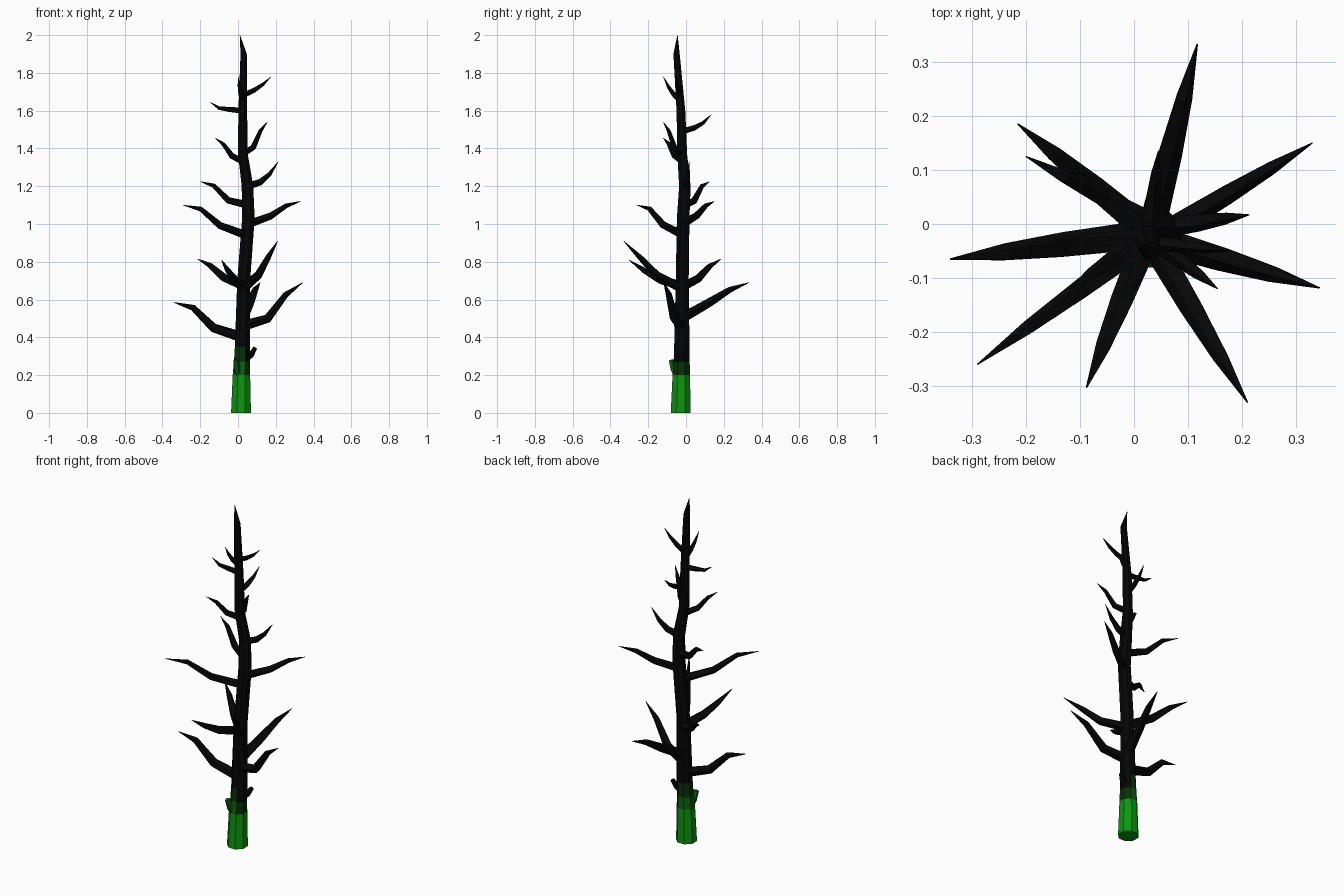
import bpy
import bmesh
import math
from mathutils import Vector, Quaternion

cube = bpy.data.objects.get("Cube")
if cube:
    bpy.data.objects.remove(cube, do_unlink=True)


def make_material(name, colour):
    mat = bpy.data.materials.new(name)
    mat.use_nodes = True
    mat.diffuse_color = (*colour, 1)
    mat.node_tree.nodes["Principled BSDF"].inputs["Base Color"].default_value = (*colour, 1)
    return mat


charred = make_material("charred black", (0.002, 0.002, 0.002))
bright = make_material("bright green", (0.004, 0.3, 0.005))
middle = make_material("middle green", (0.003, 0.12, 0.004))
dark = make_material("dark green", (0.002, 0.03, 0.002))


def tube(name, points, radii, sides, materials, level=False):
    """Flat-sided tube through the points; level keeps every ring horizontal."""
    bm = bmesh.new()
    points = [Vector(p) for p in points]
    rings = []
    for i, (p, r) in enumerate(zip(points, radii)):
        along = points[min(i + 1, len(points) - 1)] - points[max(i - 1, 0)]
        turn = Quaternion() if level else along.to_track_quat("Z", "Y")
        ring = []
        for k in range(sides):
            a = math.tau * (k + 0.5) / sides
            ring.append(bm.verts.new(p + turn @ Vector((r * math.cos(a), r * math.sin(a), 0))))
        rings.append(ring)
    for low, high in zip(rings, rings[1:]):
        for k in range(sides):
            n = (k + 1) % sides
            bm.faces.new((low[k], low[n], high[n], high[k]))
    bm.faces.new(rings[0][::-1])
    bm.faces.new(rings[-1])
    bm.normal_update()
    mesh = bpy.data.meshes.new(name)
    bm.to_mesh(mesh)
    bm.free()
    for mat in materials:
        mesh.materials.append(mat)
    obj = bpy.data.objects.new(name, mesh)
    bpy.context.collection.objects.link(obj)
    return obj


# Trunk: x, y, z, radius, from the foot to the pointed top
spine = [
    (0.016, -0.028, 0, 0.057), (0.018, -0.025, 0.2, 0.05),
    (0.021, -0.023, 0.27, 0.046), (0.024, -0.022, 0.35, 0.044),
    (0.03, -0.02, 0.7, 0.037), (0.055, -0.015, 1.03, 0.036),
    (0.05, -0.006, 1.2, 0.033), (0.026, -0.02, 1.37, 0.028),
    (0.025, -0.027, 1.6, 0.025), (0.03, -0.05, 1.9, 0.018),
    (0.01, -0.045, 2, 0.001),
]
trunk = tube("trunk", [s[:3] for s in spine], [s[3] for s in spine], 8,
             (charred, bright, middle, dark), level=True)

# Living green foot fades upward in bands, lower on the left side
for face in trunk.data.polygons:
    left_side = face.normal.x > 0.3
    if face.center.z < 0.2:
        face.material_index = 1
    elif face.center.z < 0.27:
        face.material_index = 3 if left_side else 2
    elif face.center.z < 0.35 and not left_side:
        face.material_index = 3


def trunk_at(z):
    for a, b in zip(spine, spine[1:]):
        if z <= b[2]:
            return Vector(a[:3]).lerp(Vector(b[:3]), (z - a[2]) / (b[2] - a[2]))


# Branches: tip x, y, z, root height, share of the rise at the two knees
branches = [
    (-0.34, -0.065, 0.585, 0.4, 0.27, 0.85),
    (0.343, -0.118, 0.69, 0.46, 0.17, 0.72),
    (0.117, 0.333, 0.69, 0.5, 0.45, 0.8),
    (0.21, -0.33, 0.91, 0.66, 0.27, 0.66),
    (-0.088, -0.303, 0.81, 0.67, 0.25, 0.6),
    (-0.215, 0.185, 0.815, 0.67, 0.3, 0.75),
    (-0.29, -0.26, 1.1, 0.94, 0.33, 0.87),
    (0.33, 0.15, 1.12, 1, 0.35, 0.8),
    (-0.2, 0.125, 1.225, 1.1, 0.2, 0.82),
    (0.213, 0.017, 1.33, 1.2, 0.17, 0.5),
    (-0.12, -0.12, 1.455, 1.33, 0.25, 0.75),
    (0.155, -0.12, 1.54, 1.37, 0.2, 0.72),
    (0.045, 0.135, 1.58, 1.49, 0.2, 0.5),
    (-0.148, -0.03, 1.645, 1.6, 0.15, 0.3),
    (0.175, -0.05, 1.78, 1.68, 0.3, 0.6),
    (0, -0.12, 1.78, 1.65, 0.3, 0.6),
]
for i, (x, y, z, root_z, lift_a, lift_b) in enumerate(branches):
    root = trunk_at(root_z)
    tip = Vector((x, y, z))
    path = [root]
    for share, lift in ((0.42, lift_a), (0.72, lift_b)):
        p = root.lerp(tip, share)
        p.z = root.z + lift * (tip.z - root.z)
        path.append(p)
    path.append(tip)
    size = 0.034 - 0.011 * root_z
    tube(f"branch_{i + 1}", path, [size * f for f in (1, 0.85, 0.58, 0.05)], 5, (charred,))

# Broken stubs near the foot
tube("charred_stub", [(0.03, -0.02, 0.28), (0.07, -0.01, 0.31), (0.09, 0, 0.345)],
     (0.022, 0.017, 0.012), 5, (charred,))
tube("green_stub", [(0.01, -0.035, 0.18), (-0.005, -0.065, 0.23), (-0.012, -0.078, 0.28)],
     (0.022, 0.018, 0.015), 5, (middle,))
